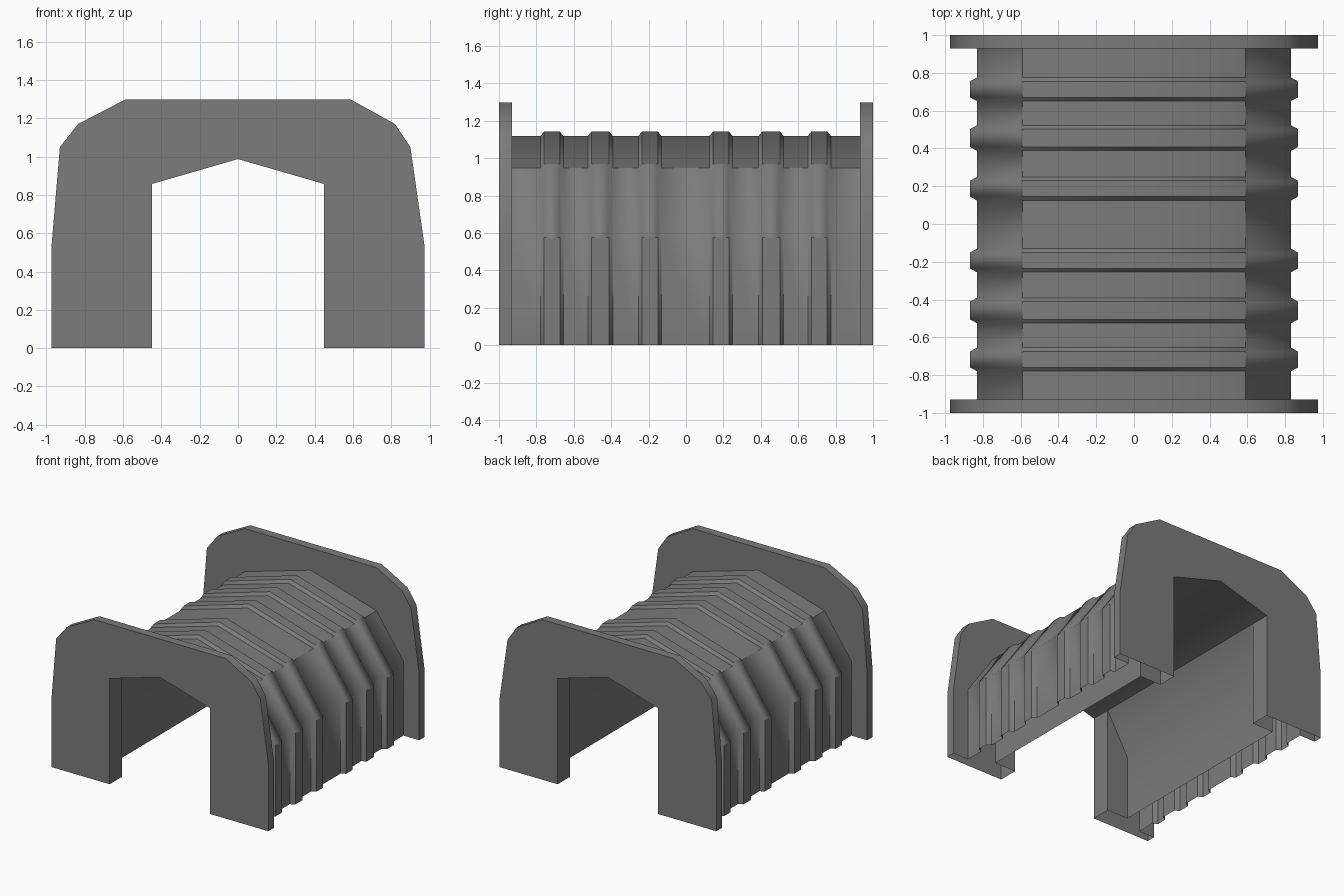
import bpy, bmesh
from math import radians

cube = bpy.data.objects.get("Cube")
if cube:
    bpy.data.objects.remove(cube, do_unlink=True)

# Single grey material
grey = bpy.data.materials.new("concrete grey")
grey.use_nodes = True
COLOUR = (0.2, 0.2, 0.2, 1)
grey.diffuse_color = COLOUR
grey.node_tree.nodes["Principled BSDF"].inputs["Base Color"].default_value = COLOUR


def mirrored(half):
    """Arch outline from its +x half, listed from foot to crown."""
    return half + [(-x, z) for x, z in reversed(half) if x > 0]


def skin(bm, sections, outward):
    """Join (outline, y) arch sections into a skin that is open at the feet."""
    rows = [[bm.verts.new((x, y, z)) for x, z in outline] for outline, y in sections]
    for a, b in zip(rows, rows[1:]):
        for i in range(len(a) - 1):
            quad = (a[i], a[i + 1], b[i + 1], b[i])
            bm.faces.new(quad[::-1] if outward else quad)


def plate(bm, outer, inner, y, facing):
    """Flat arch face between two outlines, facing -y or +y."""
    loop = [bm.verts.new((x, y, z)) for x, z in outer + inner[::-1]]
    bm.faces.new(loop if facing < 0 else loop[::-1])


def finish(name, bm):
    bmesh.ops.remove_doubles(bm, verts=bm.verts, dist=0.0005)
    bmesh.ops.dissolve_degenerate(bm, edges=bm.edges, dist=0.0005)
    mesh = bpy.data.meshes.new(name)
    bm.to_mesh(mesh)
    bm.free()
    mesh.materials.append(grey)
    mesh.shade_smooth()
    mesh.set_sharp_from_angle(angle=radians(35))
    bpy.context.collection.objects.link(bpy.data.objects.new(name, mesh))


# Arch outlines
shell = mirrored([(0.832, 0), (0.832, 0.6), (0.59, 0.948), (0, 1.118)])
rib = mirrored([(0.868, 0), (0.868, 0.575), (0.59, 0.97), (0, 1.143)])
opening = mirrored([(0.45, 0), (0.45, 0.525), (0.45, 0.857), (0, 0.987)])
lining = mirrored([(0.64, 0), (0.64, 0.525), (0.45, 0.857), (0, 0.987)])
collar = [(0.973, 0), (0.973, 0.54), (0.9, 1.05), (0.82, 1.17), (0.59, 1.297),
          (-0.59, 1.297), (-0.835, 1.17), (-0.93, 1.05), (-0.973, 0.54), (-0.973, 0)]
END, STEP, RETURN = 1, 0.93, 0.84

# Outer shell with six chamfered ribs
sections = [(shell, -STEP)]
for c, w in ((-0.717, 0.062), (-0.458, 0.067), (-0.193, 0.062),
             (0.187, 0.062), (0.455, 0.067), (0.713, 0.062)):
    sections += [(shell, c - w), (rib, c - w + 0.02), (rib, c + w - 0.02), (shell, c + w)]
sections.append((shell, STEP))
bm = bmesh.new()
skin(bm, sections, True)
finish("ribbed_shell", bm)

# Inner lining, stepping in to the narrower opening at both ends
bm = bmesh.new()
skin(bm, [(opening, -END), (opening, -RETURN), (lining, -RETURN),
          (lining, RETURN), (opening, RETURN), (opening, END)], False)
finish("inner_lining", bm)

# Hollow end collars: end face, rim and the face behind the rim
for name, side in (("front_collar", -1), ("back_collar", 1)):
    bm = bmesh.new()
    plate(bm, collar, opening, side * END, side)
    plate(bm, collar, shell, side * STEP, -side)
    skin(bm, [(collar, y) for y in sorted((side * END, side * STEP))], True)
    finish(name, bm)
